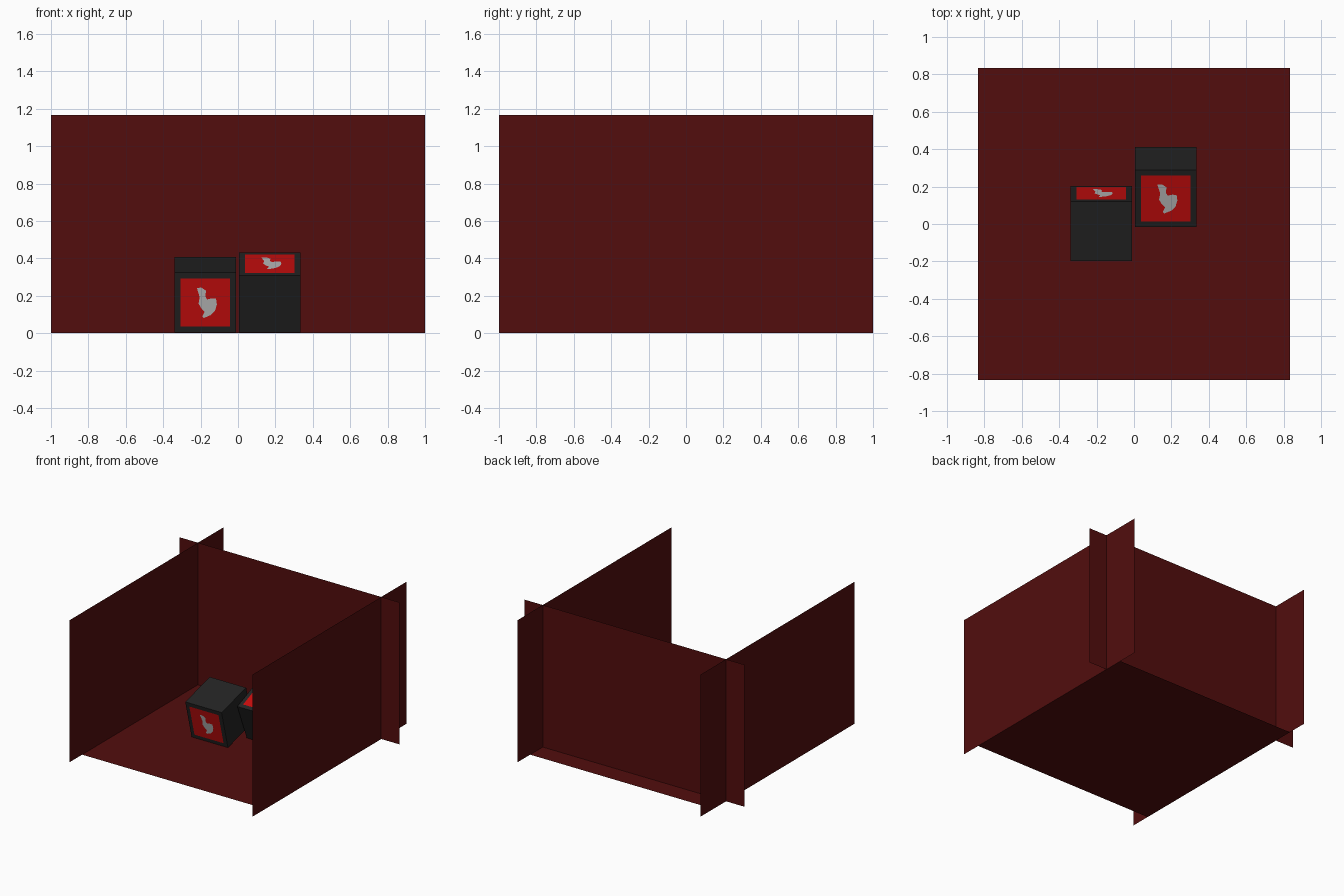
import bpy, math
from mathutils import Matrix

if "Cube" in bpy.data.objects:
    bpy.data.objects.remove(bpy.data.objects["Cube"])


def material(name, r, g, b):
    m = bpy.data.materials.new(name)
    m.diffuse_color = (r, g, b, 1)
    m.use_nodes = True
    m.node_tree.nodes["Principled BSDF"].inputs["Base Color"].default_value = m.diffuse_color
    return m


MAROON = material("dark red", 0.085, 0.004, 0.004)
BLACK = material("soft black", 0.017, 0.017, 0.017)
RED = material("bright red", 0.58, 0.004, 0.004)
GREY = material("light grey", 0.50, 0.50, 0.50)


def add_mesh(name, verts, faces, mat, matrix=Matrix()):
    me = bpy.data.meshes.new(name)
    me.from_pydata([matrix @ v for v in map(lambda p: Matrix.Translation(p).translation, verts)], [], faces)
    me.materials.append(mat)
    ob = bpy.data.objects.new(name, me)
    bpy.context.collection.objects.link(ob)
    return ob


def flat_shape(name, outline, mat, matrix):
    # outline in x/z, facing -y before the matrix is applied
    return add_mesh(name, [(x, 0, z) for x, z in outline], [range(len(outline))], mat, matrix)


def rectangle(w, h):
    return [(-w / 2, -h / 2), (w / 2, -h / 2), (w / 2, h / 2), (-w / 2, h / 2)]


T = Matrix.Translation


def rot(angle, axis):
    return Matrix.Rotation(math.radians(angle), 4, axis)


# Room: floor, back wall and two side walls, all thin sheets
H = 1.167
flat_shape("floor", rectangle(1.667, 1.667), MAROON, rot(-90, 'X'))
flat_shape("back_wall", rectangle(2, H), MAROON, T((0, 0.67, H / 2)))
for side, x in (("left", -0.833), ("right", 0.833)):
    flat_shape(side + "_wall", rectangle(2, H), MAROON, T((x, 0, H / 2)) @ rot(90, 'Z'))

# Tilted cubes with a red panel and grey splotch on two opposite faces
EDGE = 0.33
SPLOTCH = [(-0.045, 0.082), (-0.02, 0.083), (0.004, 0.066), (0.0, 0.035),
           (0.01, 0.018), (0.035, 0.024), (0.058, 0.022), (0.062, -0.01),
           (0.052, -0.045), (0.03, -0.068), (-0.008, -0.085), (-0.016, -0.075),
           (-0.004, -0.05), (-0.022, -0.03), (-0.036, -0.005), (-0.03, 0.03)]


def panel_cube(name, centre, tilt):
    base = T(centre) @ rot(tilt, 'X')
    h = EDGE / 2
    verts = [(x, y, z) for x in (-h, h) for y in (-h, h) for z in (-h, h)]
    faces = [(0, 1, 3, 2), (4, 6, 7, 5), (0, 4, 5, 1), (2, 3, 7, 6), (0, 2, 6, 4), (1, 5, 7, 3)]
    add_mesh(name, verts, faces, BLACK, base)
    for label, turn in (("front", 0), ("rear", 180)):
        face = base @ rot(turn, 'X')
        flat_shape(f"{name}_{label}_panel", rectangle(0.265, 0.265), RED,
                   face @ T((0, -h - 0.002, 0)))
        flat_shape(f"{name}_{label}_splotch", SPLOTCH, GREY,
                   face @ T((0, -h - 0.004, 0)))


panel_cube("left_cube", (-0.175, 0.002, 0.205), 14.5)
panel_cube("right_cube", (0.17, 0.198, 0.217), 22 - 90)
